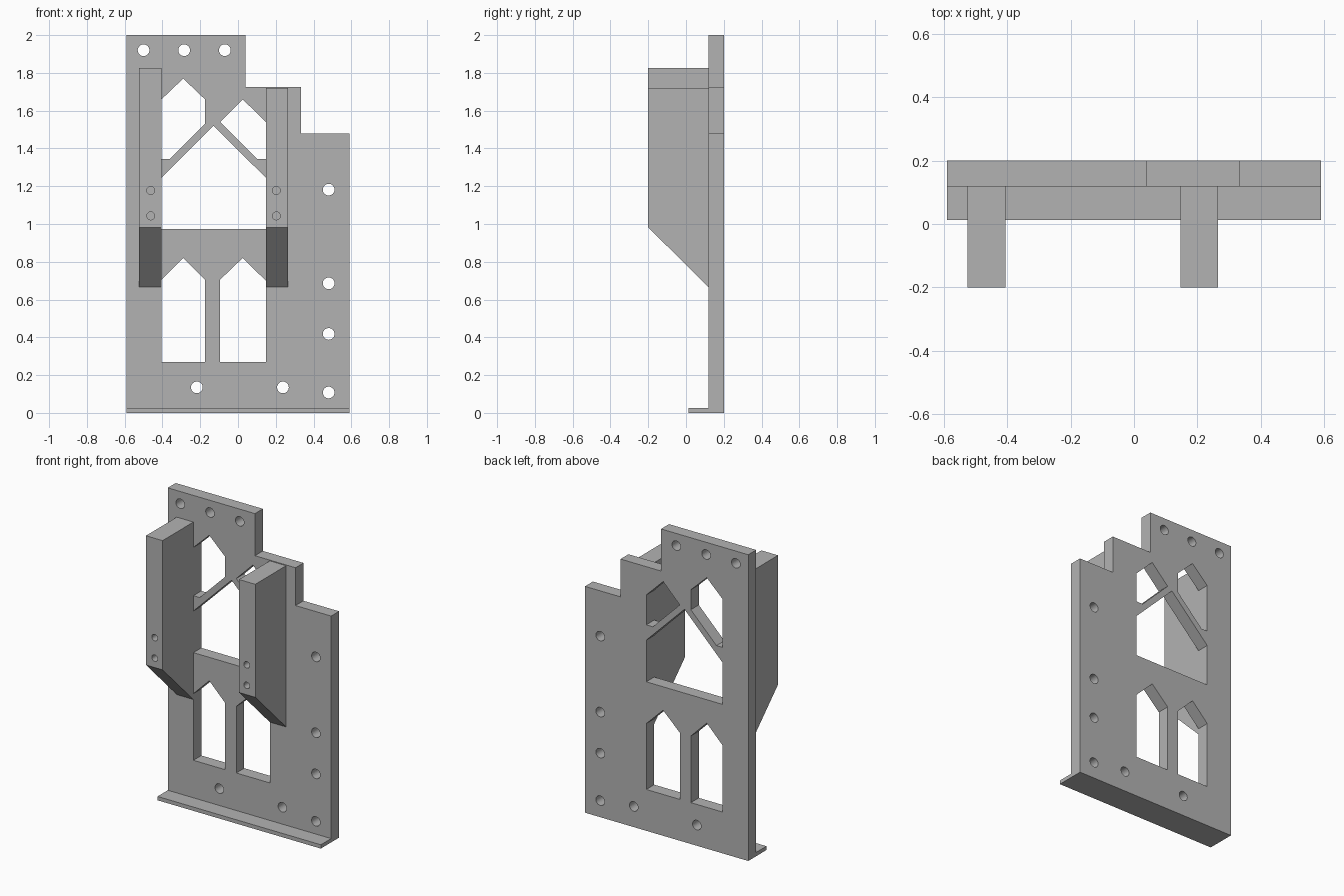
import bpy, bmesh, math
from mathutils import Vector

if "Cube" in bpy.data.objects:
    bpy.data.objects.remove(bpy.data.objects["Cube"])

grey = bpy.data.materials.new("plain grey")
grey.diffuse_color = (0.45, 0.45, 0.45, 1)
grey.use_nodes = True
grey.node_tree.nodes["Principled BSDF"].inputs["Base Color"].default_value = grey.diffuse_color


def prism(name, profile, direction, length):
    """Extrude a closed 3D profile along a direction."""
    bm = bmesh.new()
    face = bm.faces.new([bm.verts.new(p) for p in profile])
    grown = bmesh.ops.extrude_face_region(bm, geom=[face])["geom"]
    verts = [g for g in grown if isinstance(g, bmesh.types.BMVert)]
    bmesh.ops.translate(bm, verts=verts, vec=Vector(direction) * length)
    bmesh.ops.recalc_face_normals(bm, faces=bm.faces)
    mesh = bpy.data.meshes.new(name)
    bm.to_mesh(mesh)
    bm.free()
    mesh.materials.append(grey)
    obj = bpy.data.objects.new(name, mesh)
    bpy.context.collection.objects.link(obj)
    return obj


def front_prism(name, outline, y0, y1):
    return prism(name, [(x, y0, z) for x, z in outline], (0, 1, 0), y1 - y0)


def circle(x, z, r, n=32):
    return [(x + r * math.cos(2 * math.pi * i / n),
             z + r * math.sin(2 * math.pi * i / n)) for i in range(n)]


def cut(target, outlines, y0, y1):
    """Cut front-facing outlines out of the target."""
    for outline in outlines:
        cutter = front_prism("cutter", outline, y0, y1)
        cutter.hide_render = True
        mod = target.modifiers.new("cut", "BOOLEAN")
        mod.operation, mod.solver, mod.object = "DIFFERENCE", "EXACT", cutter
        bpy.context.view_layer.objects.active = target
        bpy.ops.object.modifier_apply(modifier=mod.name)
        bpy.data.objects.remove(cutter)


# Stepped wall plate with its foot lip, as one solid
L, R, ML, MR = -0.405, 0.147, -0.175, -0.095   # window edges
back_plate = front_prism("back_plate", [
    (-0.59, 0), (0.59, 0), (0.59, 1.478), (0.333, 1.478),
    (0.333, 1.725), (0.04, 1.725), (0.04, 2), (-0.59, 2)], 0.118, 0.2)
foot_lip = prism("foot_lip", [
    (-0.59, 0.012, 0), (-0.59, 0.118, 0), (-0.59, 0.118, 0.025), (-0.59, 0.012, 0.025)],
    (1, 0, 0), 1.18)

# Gabled windows and the slanted openings above the middle gable
windows = [
    [(L, 0.27), (ML, 0.27), (ML, 0.705), (-0.29, 0.82), (L, 0.705)],
    [(MR, 0.27), (R, 0.27), (R, 0.70), (0.025, 0.82), (MR, 0.705)],
    [(L, 0.973), (R, 0.973), (R, 1.245), (-0.129, 1.52), (L, 1.245)],
    [(L, 1.345), (-0.36, 1.345), (ML, 1.53), (ML, 1.66), (-0.29, 1.77), (L, 1.66)],
    [(0.10, 1.345), (R, 1.345), (R, 1.54), (0.025, 1.66), (MR, 1.54)],
]
# Screw holes along the edges
holes = [(x, 1.92) for x in (-0.5, -0.285, -0.07)]
holes += [(0.48, z) for z in (0.108, 0.418, 0.686, 1.182)]
holes += [(x, 0.135) for x in (-0.218, 0.238)]
cut(back_plate, windows + [circle(x, z, 0.031) for x, z in holes], 0.0, 0.3)

# Two upright arms with sloped undersides and blind front holes
for side, x0, x1, top, hx in (("left", -0.525, L, 1.826, -0.462),
                              ("right", R, 0.265, 1.72, 0.203)):
    arm = prism(side + "_arm", [
        (x0, -0.2, 0.982), (x0, 0.118, 0.667), (x0, 0.118, top), (x0, -0.2, top)],
        (1, 0, 0), x1 - x0)
    cut(arm, [circle(hx, z, 0.021, 24) for z in (1.043, 1.177)], -0.3, -0.08)
